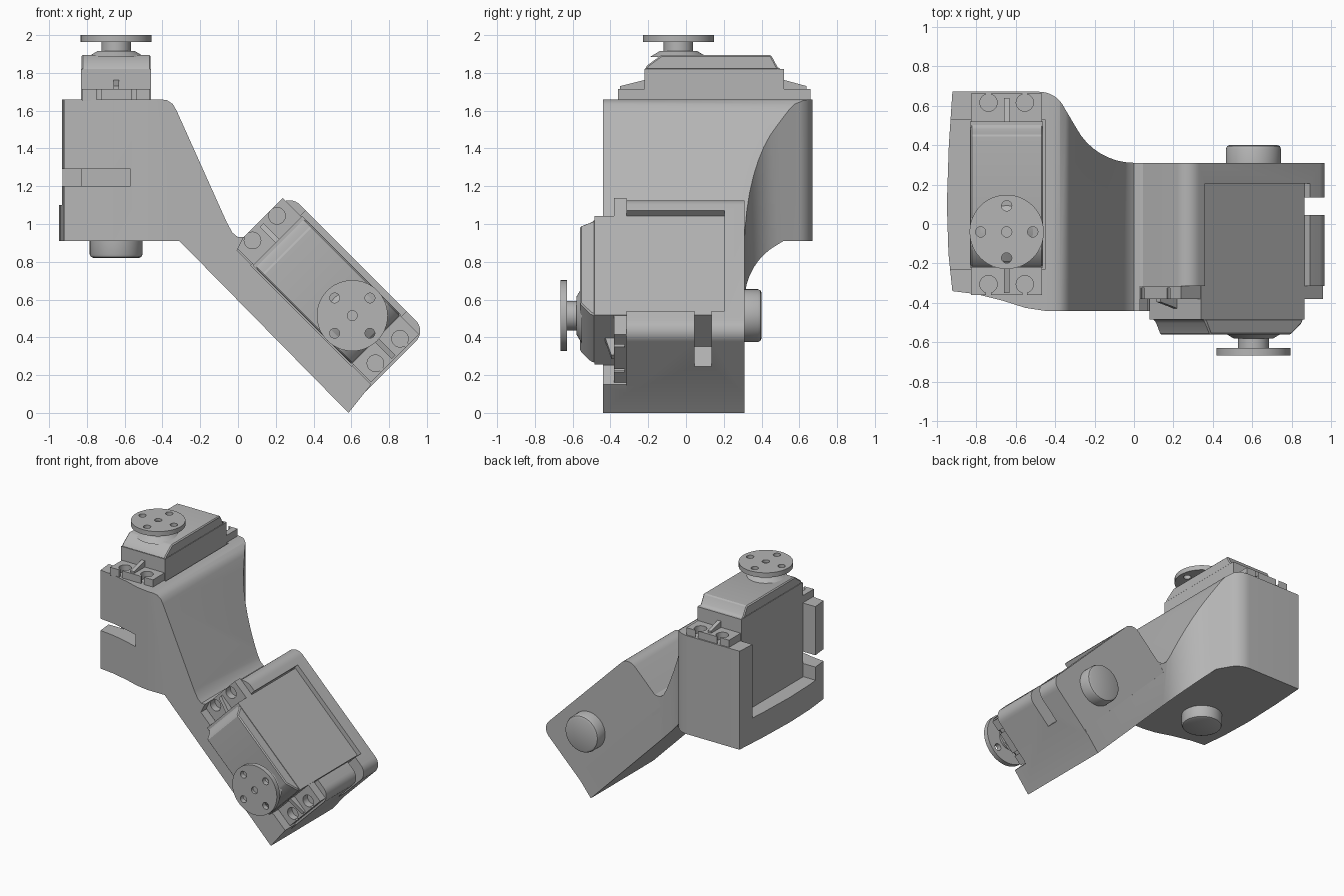
import bpy, bmesh, math
from mathutils import Matrix, Vector

cube = bpy.data.objects.get("Cube")
if cube:
    bpy.data.objects.remove(cube, do_unlink=True)

grey = bpy.data.materials.new("plain_grey")
grey.use_nodes = True
GREY = (0.46, 0.46, 0.46, 1)
grey.diffuse_color = GREY
grey.node_tree.nodes["Principled BSDF"].inputs["Base Color"].default_value = GREY


def frame(x, y, z, o):
    """Matrix from three axes and an origin."""
    m = Matrix((x, y, z)).transposed().to_4x4()
    m.translation = Vector(o)
    return m


R = math.sqrt(0.5)
TOP = Matrix.Identity(4)
FRONT = frame((1, 0, 0), (0, 0, 1), (0, -1, 0), (0, 0, 0))
# each servo frame has its origin at the centre of the horn's outer face
UPPER = Matrix.Translation((-0.645, -0.04, 2.0))
LOWER = frame((R, 0, R), (-R, 0, R), (0, -1, 0), (0.605, -0.665, 0.515))


def prism(name, pts, h0, h1, m):
    """Extrude a flat outline from h0 to h1 along the frame's third axis."""
    bm = bmesh.new()
    face = bm.faces.new([bm.verts.new((a, b, h0)) for a, b in pts])
    up = bmesh.ops.extrude_face_region(bm, geom=[face])["geom"]
    bmesh.ops.translate(bm, vec=(0, 0, h1 - h0),
                        verts=[v for v in up if isinstance(v, bmesh.types.BMVert)])
    bmesh.ops.transform(bm, matrix=m, verts=bm.verts)
    bmesh.ops.recalc_face_normals(bm, faces=bm.faces)
    me = bpy.data.meshes.new(name)
    bm.to_mesh(me)
    bm.free()
    me.materials.append(grey)
    ob = bpy.data.objects.new(name, me)
    bpy.context.collection.objects.link(ob)
    return ob


def rect(a0, a1, b0, b1):
    return [(a0, b0), (a1, b0), (a1, b1), (a0, b1)]


def ring(a, b, r, n=40):
    return [(a + r * math.cos(math.tau * i / n), b + r * math.sin(math.tau * i / n))
            for i in range(n)]


def arc(a, b, r, start, end, n=8):
    angles = [math.radians(start + (end - start) * i / n) for i in range(n + 1)]
    return [(a + r * math.cos(t), b + r * math.sin(t)) for t in angles]


def apply(ob, mod):
    bpy.context.view_layer.objects.active = ob
    bpy.ops.object.modifier_apply(modifier=mod.name)


def combine(ob, other, op="DIFFERENCE"):
    mod = ob.modifiers.new("combine", "BOOLEAN")
    mod.operation, mod.object, mod.solver = op, other, "EXACT"
    apply(ob, mod)
    bpy.data.objects.remove(other, do_unlink=True)


def bevel(ob, width, segments=1):
    mod = ob.modifiers.new("bevel", "BEVEL")
    mod.width, mod.segments = width, segments
    apply(ob, mod)


def lathe(name, profile, m, n=40):
    """Spin a radius and height profile about the frame's third axis."""
    bm = bmesh.new()
    rows = [[bm.verts.new((*p, h)) for p in ring(0, 0, r, n)] for r, h in profile]
    for low, high in zip(rows, rows[1:]):
        for i in range(n):
            j = (i + 1) % n
            bm.faces.new((low[i], low[j], high[j], high[i]))
    bm.faces.new(rows[0])
    bm.faces.new(rows[-1])
    bmesh.ops.transform(bm, matrix=m, verts=bm.verts)
    bmesh.ops.recalc_face_normals(bm, faces=bm.faces)
    me = bpy.data.meshes.new(name)
    bm.to_mesh(me)
    bm.free()
    me.materials.append(grey)
    ob = bpy.data.objects.new(name, me)
    bpy.context.collection.objects.link(ob)
    return ob


# bracket: side outline crossed with plan outline
side = [(-0.97, 0.91), (-0.31, 0.91), (0.585, 0.0), (0.705, 0.15), (-0.005, 0.86),
        (0.03, 0.93), (0.0, 0.93), (-0.03, 0.955), (-0.06, 1.01), (-0.325, 1.6),
        (-0.345, 1.635), (-0.375, 1.655), (-0.41, 1.66), (-0.97, 1.66)]
plan = ([(-0.92, -0.34), (-0.8, -0.355), (-0.66, -0.39), (-0.55, -0.425), (-0.45, -0.44),
         (0.9, -0.44), (0.9, 0.31)]
        + arc(0.0, 0.64, 0.33, 270, 208) + arc(-0.48, 0.53, 0.14, 25, 90)
        + [(-0.92, 0.67), (-0.938, 0.4), (-0.948, 0.1), (-0.94, -0.15)])
bracket = prism("bracket", side, -0.8, 0.6, FRONT)
combine(bracket, prism("plan_cutter", plan, -0.2, 1.8, TOP), "INTERSECT")

# arm block with rounded outer corners
block = ([(-0.37, -0.335), ] + arc(0.14, -0.255, 0.08, -90, 0)
         + arc(0.14, 0.61, 0.08, 0, 90) + [(-0.1, 0.69), (-0.16, 0.73), (-0.37, 0.73)])
combine(bracket, prism("arm_block", block, -0.974, -0.35, LOWER), "UNION")

# servo pockets and cable slots
for m, a0, a1, floor in ((UPPER, -0.5, 0.197, -0.9), (LOWER, -0.193, 0.5, -0.87)):
    combine(bracket, prism("pocket", rect(a0, a1, -0.187, 0.567), floor, 0.3, m))
for m, a0, a1 in ((UPPER, -0.5, 0.075), (LOWER, -0.045, 0.5)):
    combine(bracket, prism("slot", rect(a0, a1, -0.6, -0.1), -0.8, -0.71, m))


def servo(prefix, m, base):
    """One servo: case, cover, ears, neck, horn and the opposite pivot."""
    parts = []

    def keep(ob):
        ob.name = prefix + "_" + ob.name
        parts.append(ob)

    keep(prism("case", rect(-0.185, 0.185, -0.18, 0.56), -0.9, -0.18, m))

    # chamfered cover, drawn as a side outline across the width
    outline = [(-0.18, -0.185), (-0.165, -0.16), (-0.09, -0.105), (0.49, -0.105),
               (0.525, -0.17), (0.55, -0.185)]
    across = m @ frame((0, 1, 0), (0, 0, 1), (1, 0, 0), (0, 0, 0))
    cover = prism("cover", outline, -0.183, 0.183, across)
    bevel(cover, 0.018)
    keep(cover)

    # mounting ears with open screw holes and a centre rib
    for label, end, inner, hole in (("near", -0.32, -0.17, -0.265), ("far", 0.7, 0.55, 0.655)):
        b0, b1 = sorted((end, inner))
        ear = prism(label + "_ear", rect(-0.18, 0.18, b0, b1), -0.35, -0.285, m)
        for a in (-0.092, 0.092):
            combine(ear, prism("hole", ring(a, hole, 0.044, 24), -0.34, -0.2, m))
            s0, s1 = sorted((hole, end * 1.1))
            combine(ear, prism("notch", rect(a - 0.012, a + 0.012, s0, s1), -0.34, -0.2, m))
        keep(ear)
        rib = m @ frame((0, 1, 0), (0, 0, 1), (1, 0, 0), (0, 0, 0))
        s = end * 0.97
        keep(prism(label + "_rib", [(s, -0.29), (inner, -0.29), (inner, -0.235), (s, -0.27)],
                   -0.014, 0.014, rib))

    keep(lathe("neck", [(0.15, -0.115), (0.1, -0.085), (0.078, -0.085), (0.078, -0.03)], m))

    # drilled horn disc
    horn = prism("horn", ring(0, 0, 0.188, 48), -0.036, 0, m)
    spots = [(0, 0)] + [(0.132 * math.cos(k * math.pi / 2), 0.132 * math.sin(k * math.pi / 2))
                        for k in range(4)]
    for a, b in spots:
        depth = -0.02 if (a, b) == (0, 0) else -0.1
        combine(horn, prism("drill", ring(a, b, 0.026, 20), depth, 0.1, m))
    keep(horn)

    keep(lathe("pivot", [(0.12, base - 0.09), (0.134, base - 0.084), (0.14, base - 0.07),
                         (0.14, base + 0.02)], m))
    return parts


everything = [bracket] + servo("upper", UPPER, -1.09) + servo("lower", LOWER, -0.975)

# smooth the round surfaces, keep the edges crisp
bpy.ops.object.select_all(action="DESELECT")
for ob in everything:
    ob.select_set(True)
bpy.context.view_layer.objects.active = bracket
bpy.ops.object.shade_smooth_by_angle(angle=math.radians(30))
